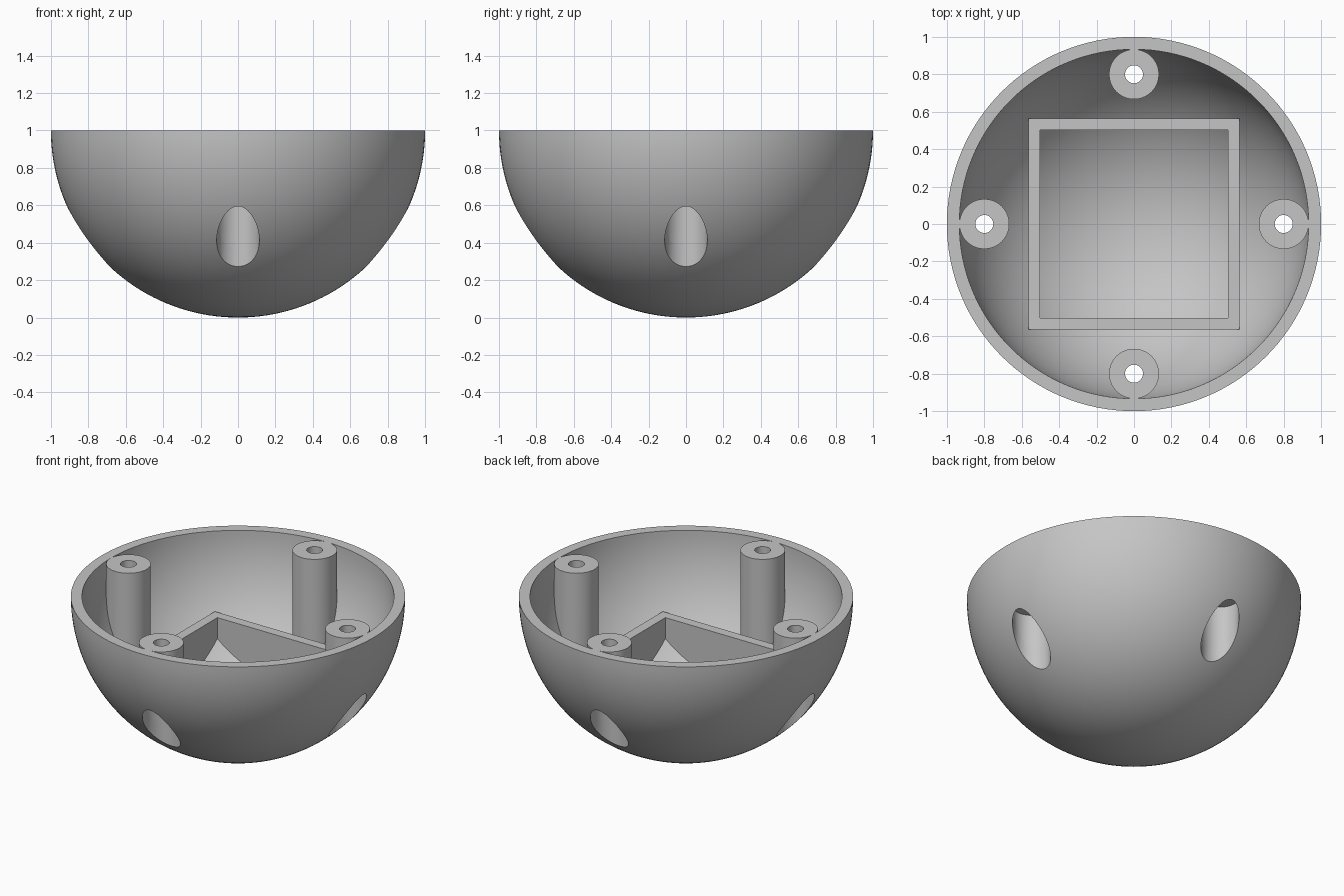
import bpy, bmesh, math
from mathutils import Matrix, Vector

if "Cube" in bpy.data.objects:
    bpy.data.objects.remove(bpy.data.objects["Cube"], do_unlink=True)

INNER = 0.9333          # inner radius of the bowl
POST_OFFSET = 0.8       # distance of the screw posts from the axis
FRAME_TOP = 0.533
BORE_TOP = 0.66
helpers = []

grey = bpy.data.materials.new("plain grey")
grey.use_nodes = True
colour = (0.56, 0.56, 0.56, 1)
grey.diffuse_color = colour
grey.node_tree.nodes["Principled BSDF"].inputs["Base Color"].default_value = colour


def add_object(name, bm, helper=False):
    bmesh.ops.recalc_face_normals(bm, faces=bm.faces)
    mesh = bpy.data.meshes.new(name)
    bm.to_mesh(mesh)
    bm.free()
    mesh.materials.append(grey)
    obj = bpy.data.objects.new(name, mesh)
    bpy.context.collection.objects.link(obj)
    if helper:
        obj.hide_render = True
        helpers.append(obj)
    return obj


def cylinder(name, radius, bottom, top, centre, helper=False):
    bm = bmesh.new()
    place = Matrix.Translation((centre.x, centre.y, (bottom + top) / 2))
    bmesh.ops.create_cone(bm, cap_ends=True, segments=64, radius1=radius,
                          radius2=radius, depth=top - bottom, matrix=place)
    return add_object(name, bm, helper)


def square_block(name, half, bottom, top, helper=False):
    bm = bmesh.new()
    place = (Matrix.Translation((0, 0, (bottom + top) / 2))
             @ Matrix.Diagonal((2 * half, 2 * half, top - bottom, 1)))
    bmesh.ops.create_cube(bm, size=1, matrix=place)
    return add_object(name, bm, helper)


def carve(obj, operation, cutters):
    for cutter in cutters:
        mod = obj.modifiers.new("carve", 'BOOLEAN')
        mod.operation, mod.solver, mod.object = operation, 'EXACT', cutter


def finish(obj):
    bpy.ops.object.select_all(action='DESELECT')
    bpy.context.view_layer.objects.active = obj
    obj.select_set(True)
    for mod in list(obj.modifiers):
        bpy.ops.object.modifier_apply(modifier=mod.name)
    bpy.ops.object.shade_smooth_by_angle(angle=math.radians(30))


# Bowl: a half-ring profile turned around the vertical axis
bm = bmesh.new()
steps = 40
angles = [math.pi / 2 * i / steps for i in range(steps + 1)]
profile = [(math.sin(a), 1 - math.cos(a)) for a in angles]
profile += [(INNER * math.sin(a), 1 - INNER * math.cos(a)) for a in reversed(angles)]
verts = [bm.verts.new((r, 0, z)) for r, z in profile]
edges = [bm.edges.new(pair) for pair in zip(verts, verts[1:])]
bmesh.ops.spin(bm, geom=verts + edges, cent=(0, 0, 0), axis=(0, 0, 1),
               angle=math.tau, steps=128)
bmesh.ops.remove_doubles(bm, verts=bm.verts, dist=0.0005)
bowl = add_object("bowl", bm)

# Ball that trims the fittings inside the thickness of the bowl
bm = bmesh.new()
bmesh.ops.create_uvsphere(bm, u_segments=128, v_segments=64, radius=0.96,
                          matrix=Matrix.Translation((0, 0, 1)))
trim_ball = add_object("trim_ball", bm, helper=True)

# Four hollow screw posts, each with a wide bore from below
parts = [bowl]
for side, direction in {"front": (0, -1, 0), "back": (0, 1, 0),
                        "left": (1, 0, 0), "right": (-1, 0, 0)}.items():
    centre = Vector(direction) * POST_OFFSET
    post = cylinder(side + "_screw_post", 0.1333, 0.1, 1, centre)
    hole = cylinder("hole_cutter", 0.048, 0.05, 1.2, centre, True)
    bore = cylinder("bore_cutter", 0.114, -0.2, BORE_TOP, centre, True)
    carve(post, 'INTERSECT', [trim_ball])
    carve(post, 'DIFFERENCE', [hole, bore])
    carve(bowl, 'DIFFERENCE', [bore])
    parts.append(post)

# Square frame standing on the bowl floor
frame = square_block("square_frame", 0.565, 0, FRAME_TOP)
opening = square_block("opening_cutter", 0.502, -0.2, 1, True)
carve(frame, 'INTERSECT', [trim_ball])
carve(frame, 'DIFFERENCE', [opening])
parts.append(frame)

for part in parts:
    finish(part)
for helper in helpers:
    bpy.data.objects.remove(helper, do_unlink=True)
